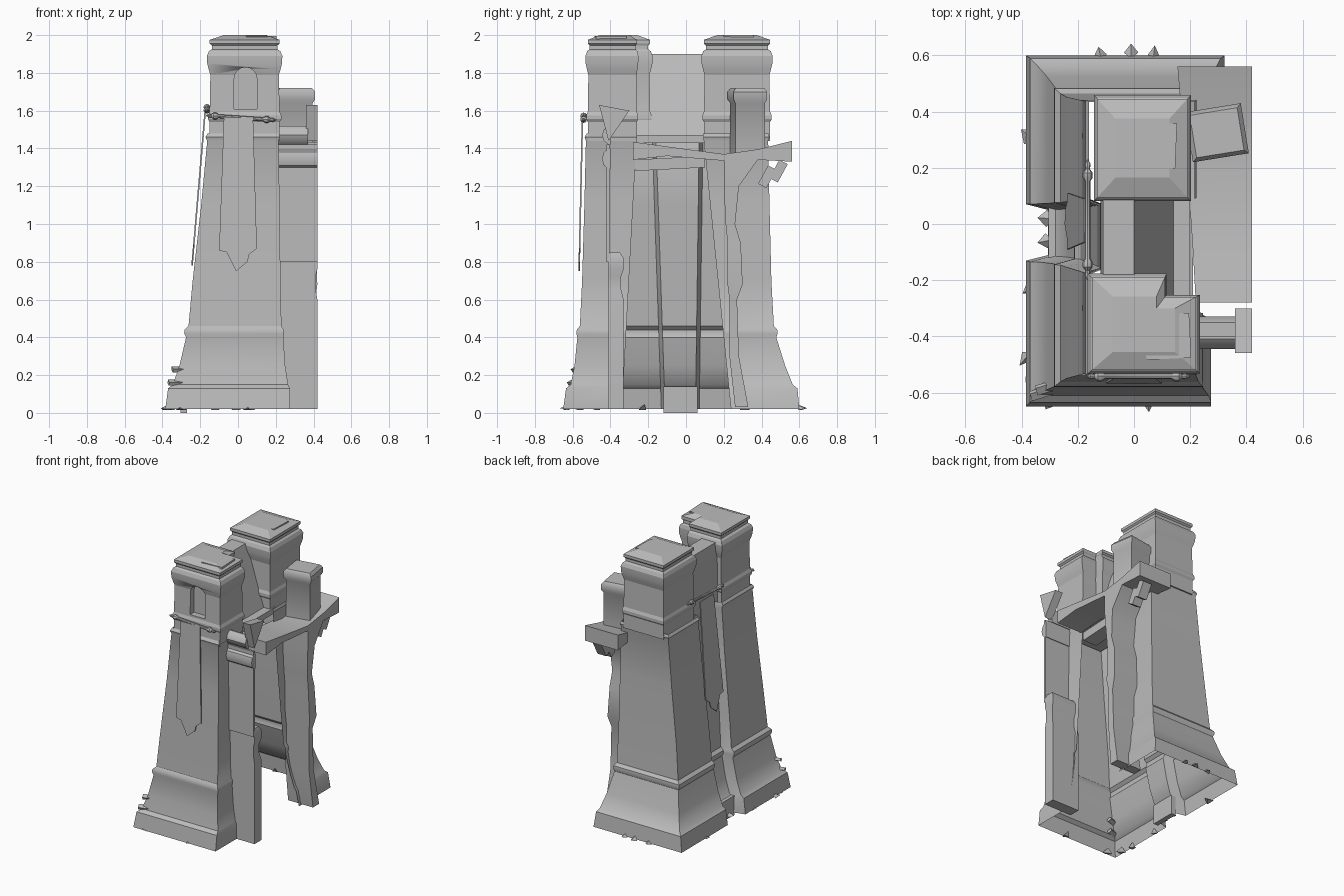
import bpy, bmesh, math, random
from mathutils import Vector, Matrix

cube = bpy.data.objects.get("Cube")
if cube:
    bpy.data.objects.remove(cube)
random.seed(4)

STONE = (0.5, 0.5, 0.5, 1)
stone = bpy.data.materials.new("grey stone")
stone.use_nodes = True
stone.diffuse_color = STONE
stone.node_tree.nodes["Principled BSDF"].inputs["Base Color"].default_value = STONE


def finish(name, bm, angle=35, recalc=True):
    if recalc:
        bmesh.ops.recalc_face_normals(bm, faces=bm.faces)
    mesh = bpy.data.meshes.new(name)
    bm.to_mesh(mesh)
    bm.free()
    mesh.materials.append(stone)
    obj = bpy.data.objects.new(name, mesh)
    bpy.context.collection.objects.link(obj)
    if angle:
        bpy.ops.object.select_all(action='DESELECT')
        obj.select_set(True)
        bpy.context.view_layer.objects.active = obj
        bpy.ops.object.shade_smooth_by_angle(angle=math.radians(angle))
    return obj


def loft(name, rings, closed=True, angle=35):
    """Skin equal-length rings; closed ones are capped at both ends."""
    bm = bmesh.new()
    rows = [[bm.verts.new(p) for p in ring] for ring in rings]
    count = len(rows[0])
    for low, high in zip(rows, rows[1:]):
        for i in range(count if closed else count - 1):
            j = (i + 1) % count
            bm.faces.new((low[i], low[j], high[j], high[i]))
    if closed:
        bm.faces.new(rows[0][::-1])
        bm.faces.new(rows[-1])
    return finish(name, bm, angle, recalc=closed)


def rect(x0, x1, y0, y1, z):
    return [(x0, y0, z), (x1, y0, z), (x1, y1, z), (x0, y1, z)]


def box(name, x, y, z, turn=0, tilt=0):
    bm = bmesh.new()
    bmesh.ops.create_cube(bm, size=1)
    centre = Vector([(a + b) / 2 for a, b in (x, y, z)])
    size = [b - a for a, b in (x, y, z)]
    bm.transform(Matrix.Translation(centre) @ Matrix.Rotation(turn, 4, 'Z')
                 @ Matrix.Rotation(tilt, 4, 'X') @ Matrix.Diagonal((*size, 1)))
    return finish(name, bm, 0)


# Lower shell, open at the bottom and toward +x: z, left, right, front, back
profile = [
    (0.02, -.385, .275, -.65, .60), (.13, -.37, .275, -.635, .59),
    (.15, -.345, .265, -.61, .565), (.25, -.31, .25, -.59, .525),
    (.40, -.275, .24, -.575, .478), (.42, -.285, .245, -.58, .485),
    (.44, -.283, .242, -.578, .483), (.46, -.262, .23, -.562, .465),
    (.70, -.24, .225, -.55, .452), (1.1, -.195, .22, -.538, .442),
    (1.44, -.163, .215, -.53, .435), (1.46, -.172, .222, -.537, .442),
    (1.48, -.16, .215, -.525, .435)]


def outline(z, left, right, front, back):
    t = z / 1.48
    inner = left + .08 - .03 * t
    ya, yb = -.13 - .05 * t, .07 + .02 * t
    back_right = right + .05 * max(0, 1 - z / .4)
    end_front, end_back = -.34 + .08 * t, .24 - .15 * t
    path = [(right, end_front), (right, front), (left, front), (left, ya),
            (inner, ya + .02), (inner, yb - .02), (left, yb), (left, back),
            (back_right, back), (back_right, end_back)]
    return [(x, y, z) for x, y in path]


loft("tower_shell", [outline(*row) for row in reversed(profile)], closed=False)

# Upper towers with moulded bands, cornice and low pitched cap
bands = [(1.44, 1), (1.54, 1), (1.555, 1.05), (1.575, 1.05), (1.595, 1),
         (1.79, .98), (1.82, 1.03), (1.85, 1.07), (1.89, 1.08), (1.915, 1.02),
         (1.925, .94), (1.945, .94), (1.955, 1), (1.975, 1), (2.0, .6)]


def upper_tower(name, plan, cx, cy):
    return loft(name, [[(cx + (x - cx) * s, cy + (y - cy) * s, z) for x, y in plan]
                       for z, s in bands], angle=14)


front_plan = [(-.15, -.52), (.22, -.52), (.22, -.26), (.11, -.26), (.11, -.19), (-.15, -.19)]
back_plan = [(-.13, .095), (.19, .095), (.19, .445), (-.13, .445)]
front_tower = upper_tower("front_tower_top", front_plan, .035, -.36)
upper_tower("back_tower_top", back_plan, .03, .27)
box("front_cap_stone", (.04, .2), (-.48, -.32), (1.97, 1.995), turn=.05)
box("back_cap_stone", (.03, .15), (.2, .36), (1.97, 2.0), turn=-.04)


# Arched niche cut in the front tower
def arch(x, half, base, spring, y):
    pts = [(x - half, y, base), (x + half, y, base)]
    return pts + [(x + half * math.cos(a), y, spring + half * math.sin(a))
                  for a in [math.pi * i / 8 for i in range(9)]]


cutter = loft("niche_cutter", [arch(.04, .06, 1.61, 1.77, y) for y in (-.6, -.475)])
cut = front_tower.modifiers.new("niche", 'BOOLEAN')
cut.object = cutter
cut.solver = 'EXACT'
bpy.context.view_layer.objects.active = front_tower
bpy.ops.object.modifier_apply(modifier=cut.name)
bpy.data.objects.remove(cutter)

# Middle wall between the towers, and the floor under it
loft("middle_wall", [rect(-.12, .15, -.26, .12, 1.44), rect(-.12, .08, -.26, .12, 1.65),
                     rect(-.11, 0, -.26, .12, 1.9)])
box("inner_floor", (-.12, .2), (-.3, .14), (1.43, 1.47))
box("inner_beam", (.1, .21), (-.27, .1), (1.29, 1.35), tilt=.05)

# Walkway: sagging strip along the +x side
sections = [(-.28, .22, 1.435, 1.34), (-.1, .21, 1.41, 1.36),
            (.2, .19, 1.37, 1.335), (.38, .17, 1.395, 1.34), (.56, .155, 1.44, 1.33)]
loft("walkway", [[(x, y, top), (.42, y, top), (.42, y, low), (x, y, low)]
                 for y, x, top, low in sections])
loft("broken_panel", [[(x, -.46, 1.63), (x, -.30, 1.6), (x, -.41, 1.44)] for x in (.36, .42)],
     angle=0)
for i, (y, z) in enumerate([(.43, 1.25), (.49, 1.28)]):
    box(f"walkway_bracket_{i}", (.3, .37), (y - .025, y + .025), (z - .055, z + .055), tilt=-.5)

# Chimney block standing on the walkway
turn = Matrix.Rotation(.16, 3, 'Z')


def turned(w, z):
    return [turn @ Vector(p) + Vector((.295, .325, 0))
            for p in rect(-.095 * w, .095 * w, -.085 * w, .085 * w, z)]


loft("chimney", [turned(w, z) for z, w in
                 [(1.36, .93), (1.64, .93), (1.66, 1.06), (1.7, 1.06), (1.72, .9)]])

# Front pier: solid foot, then a thin screen with moulded rails above
loft("front_pier", [rect(.2, x, -.41, y, z) for z, x, y in
                    [(.02, .42, -.33), (.6, .42, -.33), (.66, .41, -.345), (.72, .41, -.345),
                     (.76, .42, -.33), (.82, .42, -.33), (.85, .41, -.35)]])
box("front_screen", (.21, .42), (-.42, -.405), (.8, 1.42))
for i, (right, low, high) in enumerate([(.42, 1.29, 1.4), (.37, 1.42, 1.52)]):
    mid = (low + high) / 2
    loft(f"screen_rail_{i}", [rect(.21, right, -.41 - d, -.40, z) for z, d in
                              [(low, 0), (low + .02, .025), (mid, .035), (high - .02, .025), (high, 0)]])

# Ragged back pier carrying the walkway
loft("back_pier", [rect(.22, x, a, b, z) for z, x, a, b in
                   [(.03, .42, .26, .33), (.3, .41, .23, .28), (.6, .41, .23, .27),
                    (.68, .42, .22, .30), (.9, .41, .22, .29), (1.0, .41, .21, .26),
                    (1.2, .42, .2, .28), (1.34, .42, .2, .38)]])


# Hanging banners with pointed tails
def banner(name, place):
    shape = [(-.075, 1.56), (.08, 1.56), (.1, .87), (.06, .84), (.05, .8),
             (-.01, .75), (-.06, .85), (-.1, .86)]
    loft(name, [[place(u, z, d) for u, z in shape] for d in (0, .008)])


banner("front_banner", lambda u, z, d: (u, -.562 + .022 * (z - .75) - d, z))
banner("side_banner", lambda u, z, d: (-.235 + .085 * (z - .8) - d, u + .01, z + .03))


# Banner poles with turned finials, spun round their length
def pole(name, start, end):
    start, end = Vector(start), Vector(end)
    axis = end - start
    rotate = axis.to_track_quat('Z', 'Y')
    radii = [(0, .002), (.04, .011), (.08, .008), (.11, .018), (.15, .018), (.18, .01)]
    radii += [(1 - t, r) for t, r in reversed(radii)]
    loft(name, [[start + rotate @ Vector((r * math.cos(a), r * math.sin(a), t * axis.length))
                 for a in [math.tau * i / 8 for i in range(8)]] for t, r in radii])


pole("front_banner_pole", (-.17, -.542, 1.575), (.2, -.542, 1.55))
pole("side_banner_pole", (-.165, -.2, 1.6), (-.165, .23, 1.62))

# Broken stone shards round the foot
spots = [(-.12, .6), (-.01, .61), (.07, .6), (-.37, .31), (-.31, .02), (-.31, -.06),
         (-.37, -.23), (-.38, -.47), (-.36, -.56), (-.3, -.63), (.05, -.63)]
bm = bmesh.new()
for x, y in spots:
    out = Vector((x, y, 0)).normalized()
    side = Vector((-out.y, out.x, 0)) * random.uniform(.02, .035)
    foot = Vector((x, y, .015))
    base = [bm.verts.new(p) for p in (foot + side, foot - side, foot - out * .02 + Vector((0, 0, .03)))]
    tip = bm.verts.new(foot + out * random.uniform(.03, .045) + Vector((0, 0, .01)))
    bm.faces.new(base)
    for i in range(3):
        bm.faces.new((base[i], base[(i + 1) % 3], tip))
finish("foot_shards", bm, 0)
for i, (x, y, z) in enumerate([(-.3, -.58, .23), (-.32, -.6, .16)]):
    box(f"loose_stone_{i}", (x - .05, x + .04), (y - .015, y + .015), (z - .01, z + .01),
        turn=.3, tilt=.5)
# Foot slab anchoring the recess
box("recess_foot", (-.305, -.27), (-.12, .06), (0, .14))
